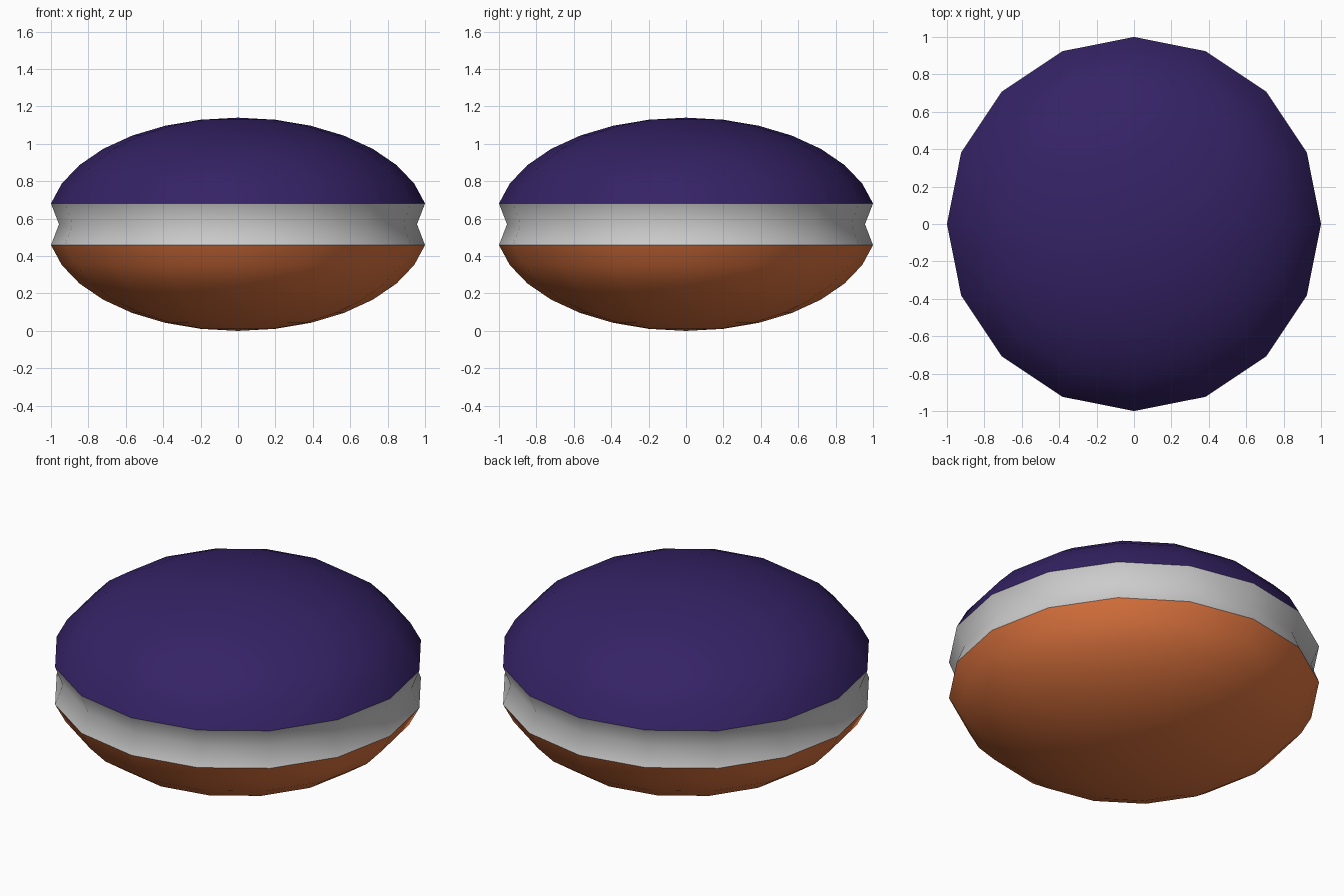
import bpy, bmesh
from math import sin, cos, pi

if "Cube" in bpy.data.objects:
    bpy.data.objects.remove(bpy.data.objects["Cube"])

SIDES = 16
RADIUS = 1 / sin(7 * pi / 16)   # sphere radius whose 7th ring is 1 wide
HALF = 0.57                     # half height and centre height


def lathe(name, profile, color=None):
    """Spin an (r, z) profile, listed top to bottom, around z."""
    bm = bmesh.new()
    rings = []
    for r, z in profile:
        if r < 1e-5:
            rings.append([bm.verts.new((0, 0, z))] * SIDES)
        else:
            rings.append([bm.verts.new((r * cos(2 * pi * i / SIDES),
                                        r * sin(2 * pi * i / SIDES), z))
                          for i in range(SIDES)])
    for a, b in zip(rings, rings[1:]):
        for i in range(SIDES):
            j = (i + 1) % SIDES
            corners = list(dict.fromkeys((a[i], b[i], b[j], a[j])))
            bm.faces.new(corners).smooth = True
    mesh = bpy.data.meshes.new(name)
    bm.to_mesh(mesh)
    bm.free()
    obj = bpy.data.objects.new(name, mesh)
    bpy.context.collection.objects.link(obj)
    if color:
        mat = bpy.data.materials.new(name + "_color")
        mat.diffuse_color = (*color, 1)
        mat.use_nodes = True
        mat.node_tree.nodes["Principled BSDF"].inputs["Base Color"].default_value = mat.diffuse_color
        mesh.materials.append(mat)
    return obj


def ring(k):
    """Ring k of a flattened 16-ring sphere (0 = top, 16 = bottom)."""
    a = pi * k / 16
    return RADIUS * sin(a), HALF + HALF * cos(a)


# Upper and lower shells
lathe("upper_shell", [ring(k) for k in range(0, 8)], (0.035, 0.016, 0.13))
lathe("lower_shell", [ring(k) for k in range(9, 16)] + [(0, 0)], (0.75, 0.18, 0.05))

# Pinched band between the shells
lathe("middle_band", [ring(7), (0.957, HALF), ring(9)])
